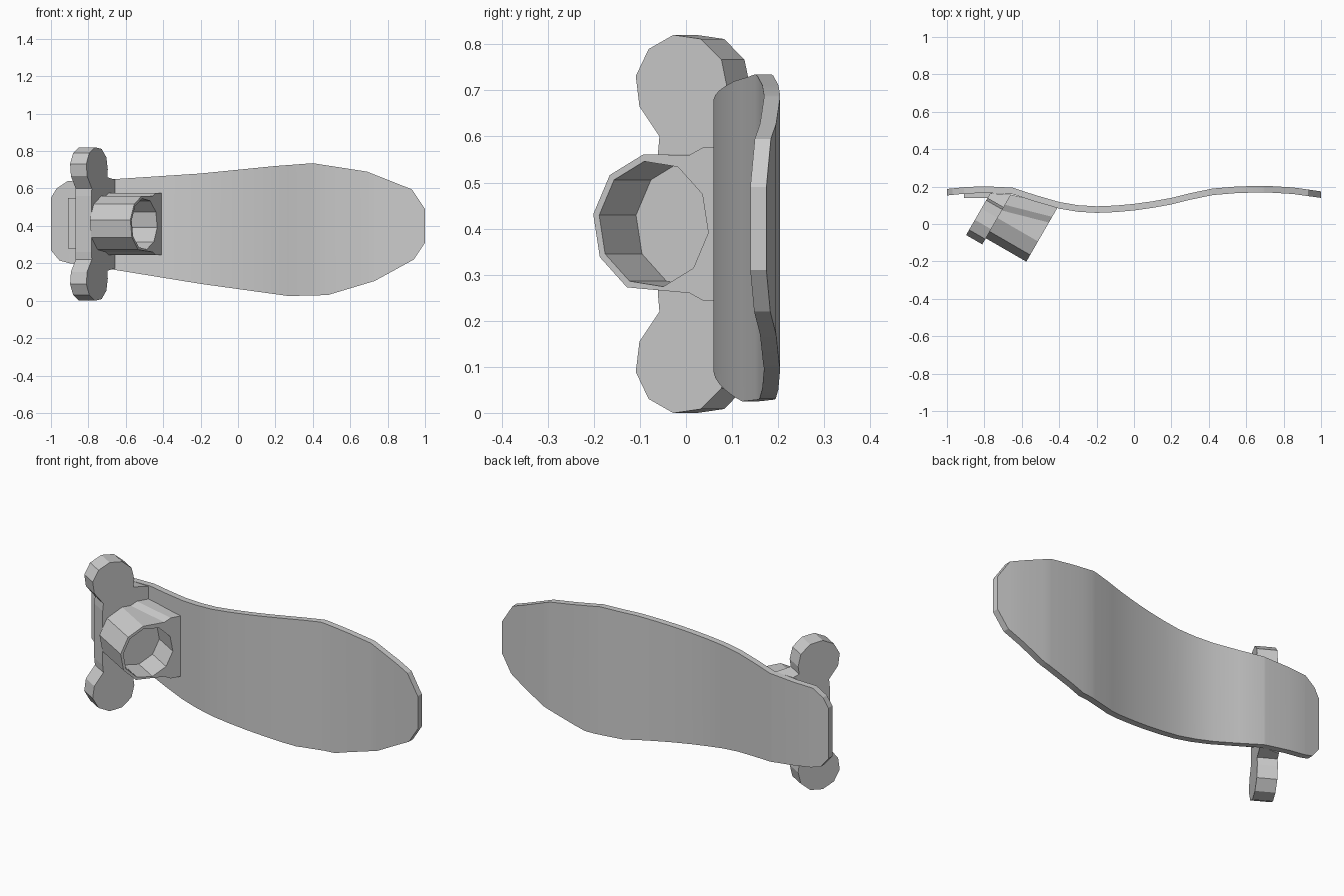
import bpy, bmesh, math
from mathutils import Vector

cube = bpy.data.objects.get("Cube")
if cube:
    bpy.data.objects.remove(cube, do_unlink=True)

grey = bpy.data.materials.new("light grey")
grey.use_nodes = True
grey.diffuse_color = (0.6, 0.6, 0.6, 1)
grey.node_tree.nodes["Principled BSDF"].inputs["Base Color"].default_value = (0.6, 0.6, 0.6, 1)

MID_Z = 0.41
AXIS = Vector((math.cos(math.radians(30)), -0.5, 0))      # direction the socket opens
SIDE = Vector((0.5, math.cos(math.radians(30)), 0))       # across the socket, towards the blade
ORIGIN = Vector((-0.7915, -0.075, 0))                     # front edge of the clamp plane


def place(s, z, depth):
    return ORIGIN + SIDE * s + AXIS * depth + Vector((0, 0, z))


def make_object(name, bm, smooth_angle=None):
    bmesh.ops.recalc_face_normals(bm, faces=bm.faces)
    mesh = bpy.data.meshes.new(name)
    bm.to_mesh(mesh)
    bm.free()
    mesh.materials.append(grey)
    ob = bpy.data.objects.new(name, mesh)
    bpy.context.collection.objects.link(ob)
    if smooth_angle:
        bpy.ops.object.select_all(action='DESELECT')
        ob.select_set(True)
        bpy.context.view_layer.objects.active = ob
        bpy.ops.object.shade_smooth_by_angle(angle=math.radians(smooth_angle))
    return ob


def loft(name, start, end):
    """Solid between two matching outlines."""
    bm = bmesh.new()
    a = [bm.verts.new(p) for p in start]
    b = [bm.verts.new(p) for p in end]
    bm.faces.new(a)
    bm.faces.new(b)
    n = len(a)
    for i in range(n):
        bm.faces.new((a[i], a[(i + 1) % n], b[(i + 1) % n], b[i]))
    return make_object(name, bm)


def lerp(points, x):
    for (x0, v0), (x1, v1) in zip(points, points[1:]):
        if x <= x1:
            return v0 + (v1 - v0) * (x - x0) / (x1 - x0)
    return points[-1][1]


# Curved blade: upper edge, lower edge and the bend seen from above
upper = [(-1, .55), (-.97, .60), (-.91, .64), (-.66, .65), (-.2, .68), (.2, .72),
         (.4, .735), (.69, .69), (.93, .595), (1, .49)]
lower = [(-1, .27), (-.955, .215), (-.9, .20), (-.66, .165), (-.2, .09), (.27, .025),
         (.48, .03), (.73, .105), (.94, .22), (1, .31)]
bend = [(-1, .17), (-.9, .18), (-.8, .184), (-.65, .177), (-.53, .138), (-.4, .1),
        (-.3, .083), (-.2, .077), (-.1, .081), (0, .09), (.1, .104), (.2, .122),
        (.3, .147), (.42, .172), (.55, .183), (.7, .187), (.85, .178), (1, .157)]
HALF = 0.0175
bm = bmesh.new()
rings = []
for x in sorted({p[0] for p in upper + lower + bend}):
    y, hi, lo = lerp(bend, x), lerp(upper, x), lerp(lower, x)
    rings.append([bm.verts.new(c) for c in ((x, y - HALF, lo), (x, y - HALF, hi),
                                            (x, y + HALF, hi), (x, y + HALF, lo))])
for r, q in zip(rings, rings[1:]):
    for i in range(4):
        j = (i + 1) % 4
        bm.faces.new((r[i], r[j], q[j], q[i]))
bm.faces.new(rings[0])
bm.faces.new(rings[-1])
make_object("blade", bm, 25)

# Socket: rounded front, flat sides and a flared foot on the blade
LENGTH, CENTRE = 0.25, 0.15
ANGLES = [100, 136, 172, 208, 244]


def socket_outline(depth, foot):
    pts = [(CENTRE + .153 * math.cos(math.radians(a)),
            MID_Z + .153 * math.sin(math.radians(a))) for a in ANGLES]
    flare = [(foot - .09, .15), (foot - .055, .167), (foot + .008, .167)]
    pts += [(s, MID_Z - h) for s, h in flare]
    pts += [(s, MID_Z + h) for s, h in reversed(flare)]
    return [place(s, z, depth) for s, z in pts]


socket = loft("socket", socket_outline(0, .26), socket_outline(LENGTH, .33))


# Blind hole in the socket
def hole_outline(depth):
    return [place(CENTRE + .138 * math.cos(math.radians(28 + 36 * k)),
                  MID_Z + .138 * math.sin(math.radians(28 + 36 * k)), depth)
            for k in range(10)]


cutter = loft("hole_cutter", hole_outline(LENGTH - .16), hole_outline(LENGTH + .05))
mod = socket.modifiers.new("hole", 'BOOLEAN')
mod.operation = 'DIFFERENCE'
mod.solver = 'EXACT'
mod.object = cutter
bpy.context.view_layer.objects.active = socket
bpy.ops.object.modifier_apply(modifier="hole")
bpy.data.objects.remove(cutter, do_unlink=True)


# Clamp plate with a round lobe at each end
def clamp_outline(depth, foot):
    half = [(.016, .15), (.02, .19)]
    for a in (205, 170, 135, 100, 65, 30, -5):
        half.append((.075 + .116 * math.cos(math.radians(a)),
                     .302 + .11 * math.sin(math.radians(a))))
    half += [(min(.185, foot - .01), .25), (foot + .008, .237)]
    pts = [(s, MID_Z + h) for s, h in half]
    pts += [(s, MID_Z - h) for s, h in reversed(half)]
    return [place(s, z, depth) for s, z in pts]


loft("lobed_clamp", clamp_outline(0, .26), clamp_outline(-.1, .21))

# Small pad behind the clamp
pad = [(-.91, .28), (-.76, .28), (-.76, .55), (-.91, .55)]
loft("rear_pad", [(x, .14, z) for x, z in pad], [(x, .175, z) for x, z in pad])
